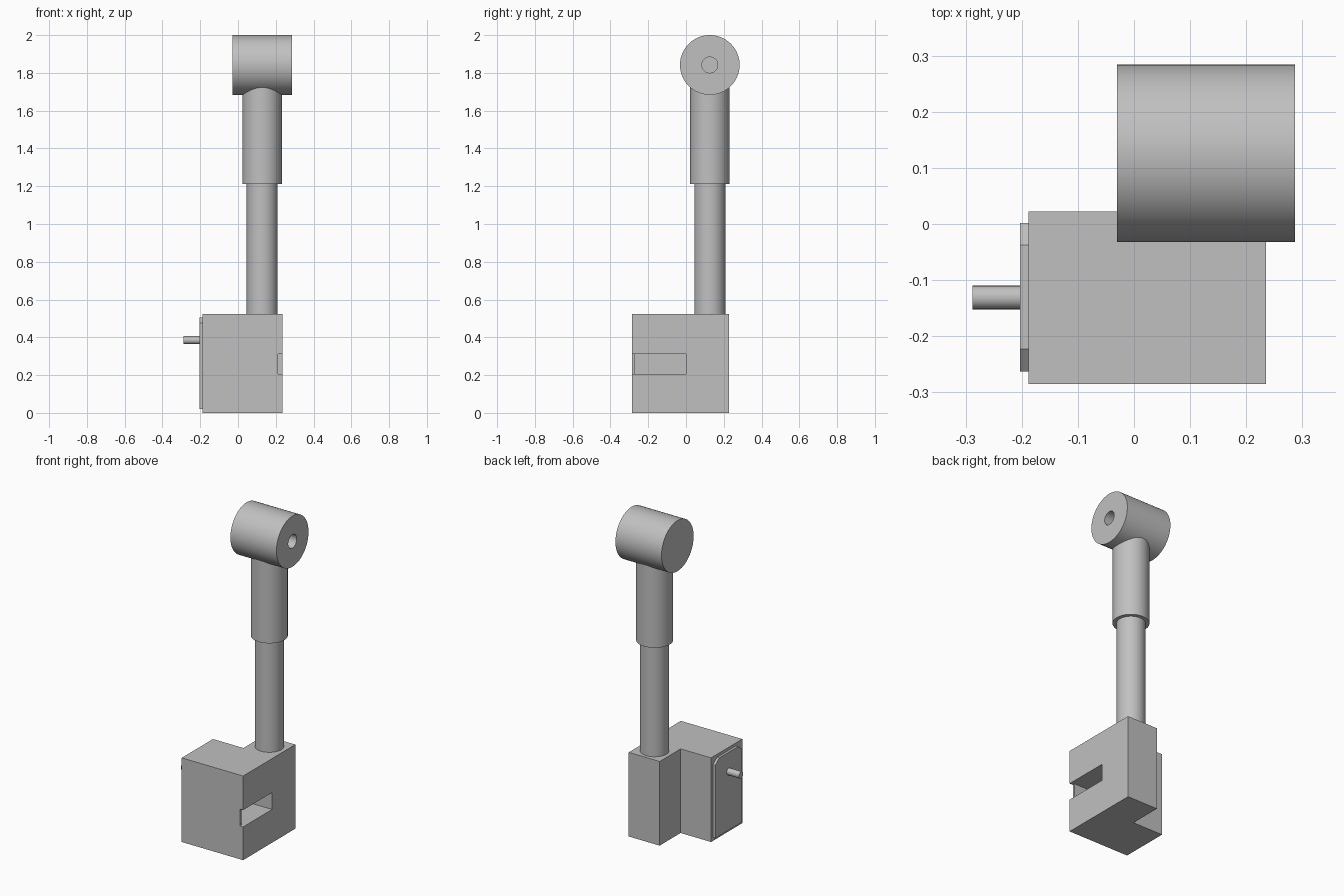
import bpy
import bmesh
import math
from mathutils import Matrix, Vector

old = bpy.data.objects.get("Cube")
if old:
    bpy.data.objects.remove(old, do_unlink=True)

grey = bpy.data.materials.new("plain grey")
grey.use_nodes = True
colour = (0.53, 0.53, 0.53, 1)
grey.diffuse_color = colour
grey.node_tree.nodes["Principled BSDF"].inputs["Base Color"].default_value = colour


def finish(name, bm):
    bmesh.ops.recalc_face_normals(bm, faces=bm.faces)
    mesh = bpy.data.meshes.new(name)
    bm.to_mesh(mesh)
    bm.free()
    mesh.materials.append(grey)
    ob = bpy.data.objects.new(name, mesh)
    bpy.context.collection.objects.link(ob)
    return ob


def activate(ob):
    bpy.ops.object.select_all(action="DESELECT")
    ob.select_set(True)
    bpy.context.view_layer.objects.active = ob


def smooth(ob):
    activate(ob)
    bpy.ops.object.shade_smooth_by_angle(angle=math.radians(40))


def prism(name, points, offset):
    """Extrude a closed outline along an offset."""
    bm = bmesh.new()
    face = bm.faces.new([bm.verts.new(p) for p in points])
    made = bmesh.ops.extrude_face_region(bm, geom=[face])["geom"]
    verts = [v for v in made if isinstance(v, bmesh.types.BMVert)]
    bmesh.ops.translate(bm, verts=verts, vec=offset)
    return finish(name, bm)


def box(name, low, high):
    (x0, y0, z0), (x1, y1, z1) = low, high
    outline = [(x0, y0, z0), (x1, y0, z0), (x1, y1, z0), (x0, y1, z0)]
    return prism(name, outline, (0, 0, z1 - z0))


def cylinder(name, start, end, radius, sides=64):
    a, b = Vector(start), Vector(end)
    turn = (b - a).to_track_quat("Z", "Y").to_matrix().to_4x4()
    bm = bmesh.new()
    bmesh.ops.create_cone(bm, cap_ends=True, segments=sides, radius1=radius,
                          radius2=radius, depth=(b - a).length,
                          matrix=Matrix.Translation((a + b) / 2) @ turn)
    return finish(name, bm)


def cut(ob, cutter):
    cutter.hide_render = True
    mod = ob.modifiers.new("cut", "BOOLEAN")
    mod.operation = "DIFFERENCE"
    mod.solver = "EXACT"
    mod.object = cutter
    activate(ob)
    bpy.ops.object.modifier_apply(modifier=mod.name)
    bpy.data.objects.remove(cutter, do_unlink=True)


# L-shaped base block
left, right, front, step, back = -0.188, 0.235, -0.285, 0.022, 0.228
top = 0.524
outline = [(left, front), (right, front), (right, back),
           (0.022, back), (0.022, step), (left, step)]
base = prism("base_block", [(x, y, 0) for x, y in outline], (0, 0, top))

# Side pocket with a narrow opening through the front wall
cut(base, box("pocket_cutter", (0.1, -0.27, 0.207), (0.3, 0, 0.312)))
cut(base, box("notch_cutter", (0.212, -0.35, 0.207), (0.3, -0.2, 0.312)))

# Cover plate with clipped upper corners
plate = [(-0.263, 0.02), (0.002, 0.02), (0.002, 0.475),
         (-0.037, 0.505), (-0.223, 0.505), (-0.263, 0.475)]
prism("cover_plate", [(left, y, z) for y, z in plate], (-0.015, 0, 0))

# Pin on the cover plate
smooth(cylinder("pin", (-0.203, -0.131, 0.385), (-0.288, -0.131, 0.385), 0.021, 24))

# Upright rod and sleeve
px, py = 0.128, 0.126
smooth(cylinder("rod", (px, py, top), (px, py, 1.213), 0.082))
smooth(cylinder("sleeve", (px, py, 1.213), (px, py, 1.76), 0.104))

# Crosswise head with a blind bore
hz = 1.842
head = cylinder("head", (-0.03, py, hz), (0.287, py, hz), 0.158, 96)
cut(head, cylinder("bore_cutter", (0.13, py, hz), (0.35, py, hz), 0.042, 48))
smooth(head)
